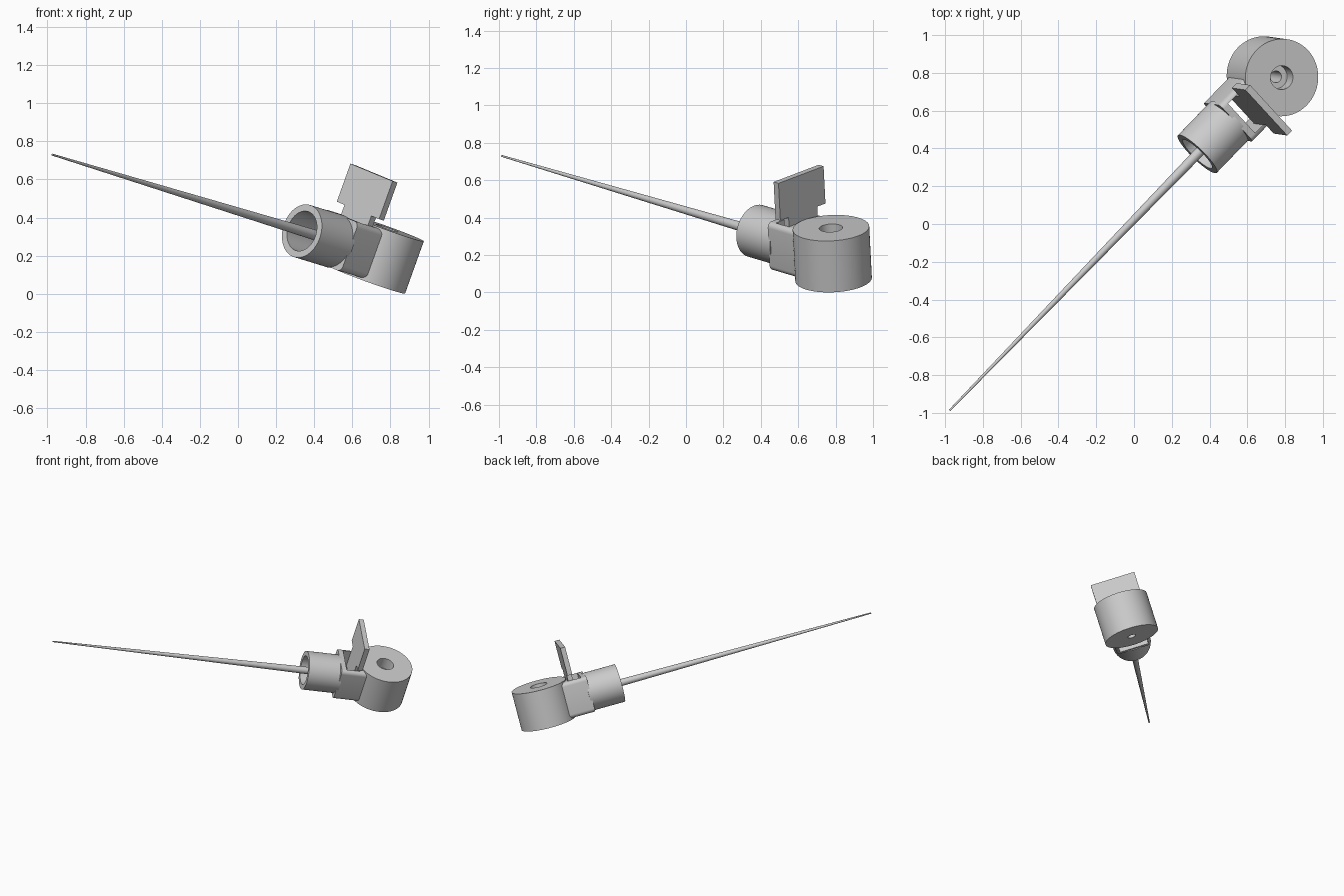
import bpy, bmesh, math
from mathutils import Matrix, Vector

if "Cube" in bpy.data.objects:
    bpy.data.objects.remove(bpy.data.objects["Cube"])

# Tilted local frame: u along the rod, v sideways, w along the body axis
u = Vector((1, 1.035, -0.306)).normalized()
w = Vector((0.335, -0.05, 0.94))
w = (w - u * w.dot(u)).normalized()
v = w.cross(u)
FRAME = Matrix.Translation((0.733, 0.782, 0.2075)) @ Matrix((u, v, w)).transposed().to_4x4()


def finish(name, bm):
    bmesh.ops.recalc_face_normals(bm, faces=bm.faces)
    me = bpy.data.meshes.new(name)
    bm.to_mesh(me)
    bm.free()
    ob = bpy.data.objects.new(name, me)
    bpy.context.collection.objects.link(ob)
    ob.matrix_world = FRAME
    return ob


def cylinder(name, axis, a, b, r1, r2=None, off=(0, 0, 0), seg=64):
    """Round part from a to b along local 'u' or 'w'."""
    bm = bmesh.new()
    bmesh.ops.create_cone(bm, cap_ends=True, segments=seg, radius1=r1,
                          radius2=r1 if r2 is None else r2, depth=b - a,
                          matrix=Matrix.Translation((0, 0, (a + b) / 2)))
    if axis == 'u':
        bm.transform(Matrix.Rotation(math.pi / 2, 4, 'Y'))
    bm.transform(Matrix.Translation(off))
    return finish(name, bm)


def box(name, lo, hi, bevel=0):
    lo, hi = Vector(lo), Vector(hi)
    bm = bmesh.new()
    bmesh.ops.create_cube(bm, size=1, matrix=Matrix.Translation((lo + hi) / 2)
                          @ Matrix.Diagonal((*(hi - lo), 1)))
    if bevel:  # round only the edges running along the rod
        edges = [e for e in bm.edges
                 if abs(e.verts[0].co.x - e.verts[1].co.x) > 1e-4]
        bmesh.ops.bevel(bm, geom=edges, offset=bevel, segments=6,
                        profile=0.5, affect='EDGES')
    return finish(name, bm)


def cut(ob, *cutters):
    bpy.context.view_layer.objects.active = ob
    for c in cutters:
        m = ob.modifiers.new("cut", 'BOOLEAN')
        m.operation, m.solver, m.object = 'DIFFERENCE', 'EXACT', c
        bpy.ops.object.modifier_apply(modifier=m.name)
        bpy.data.objects.remove(c)


# Drum body with stepped axial hole and blind end hole
body = cylinder("drum_body", 'w', -0.146, 0.146, 0.205, seg=96)
cut(body,
    cylinder("counterbore", 'w', 0.055, 0.2, 0.063),
    cylinder("through_hole", 'w', -0.2, 0.1, 0.031, seg=32),
    cylinder("end_hole", 'u', 0.08, 0.3, 0.058, off=(0, 0, -0.02)))

# Neck block with slot
neck = box("neck_block", (-0.346, -0.136, -0.136), (-0.12, 0.136, 0.138), 0.03)
cut(neck, box("slot", (-0.308, -0.11, -0.3), (-0.208, 0.11, 0.3)))

# Hollow collar
collar = cylinder("collar", 'u', -0.585, -0.33, 0.143)
cut(collar, cylinder("collar_bore", 'u', -0.7, -0.37, 0.107))

# Tapered rod
rod = cylinder("tapered_rod", 'u', -2.513, -0.35, 0.005, 0.029, seg=32)

# Slide plate: wide head on a narrower tongue, drawn as a T profile
bm = bmesh.new()
half = [(0.108, 0.0), (0.108, 0.19), (0.17, 0.19), (0.17, 0.402)]
outline = half + [(-y, z) for y, z in reversed(half)]
face = bm.faces.new([bm.verts.new((-0.247, y, z)) for y, z in outline])
ext = bmesh.ops.extrude_face_region(bm, geom=[face])["geom"]
bmesh.ops.translate(bm, vec=(0.037, 0, 0),
                    verts=[g for g in ext if isinstance(g, bmesh.types.BMVert)])
finish("slide_plate", bm)

# Smooth the round parts, keep hard edges
bpy.ops.object.select_all(action='DESELECT')
for ob in (body, neck, collar, rod):
    ob.select_set(True)
bpy.context.view_layer.objects.active = body
bpy.ops.object.shade_smooth_by_angle(angle=math.radians(30))
